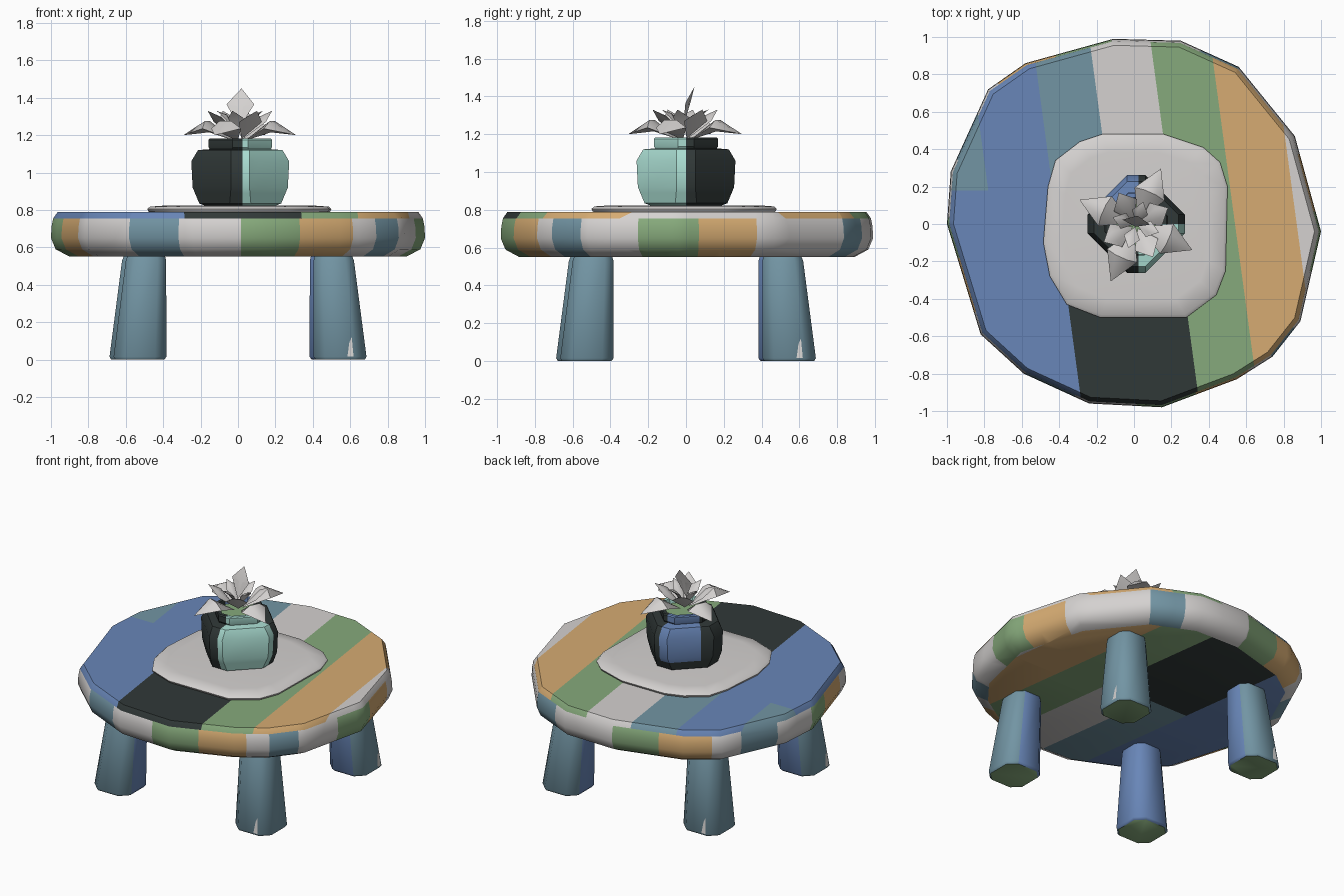
import bpy, bmesh, math
from mathutils import Vector, Matrix
from mathutils.geometry import intersect_line_line_2d

cube = bpy.data.objects.get("Cube")
if cube:
    bpy.data.objects.remove(cube)

COLOURS = {
    "white": (0.66, 0.64, 0.63), "blue": (0.14, 0.24, 0.48),
    "teal": (0.17, 0.30, 0.37), "green": (0.24, 0.40, 0.20),
    "orange": (0.67, 0.41, 0.17), "charcoal": (0.03, 0.04, 0.039),
    "mint": (0.40, 0.72, 0.64),
}
NAMES = list(COLOURS)
MATS = []
for key, rgb in COLOURS.items():
    m = bpy.data.materials.new(key + " paint")
    m.use_nodes = True
    m.diffuse_color = (*rgb, 1)
    m.node_tree.nodes["Principled BSDF"].inputs["Base Color"].default_value = (*rgb, 1)
    MATS.append(m)


def loft(rings, cap=True):
    """Skin a stack of equal rings, closing both ends."""
    bm = bmesh.new()
    rows = [[bm.verts.new(p) for p in r] for r in rings]
    n = len(rows[0])
    for lo, hi in zip(rows, rows[1:]):
        for i in range(n):
            j = (i + 1) % n
            bm.faces.new((lo[i], lo[j], hi[j], hi[i]))
    if cap:
        bm.faces.new(rows[0][::-1])
        bm.faces.new(rows[-1])
    return bm


def cut(bm, co, no):
    geom = bm.verts[:] + bm.edges[:] + bm.faces[:]
    bmesh.ops.bisect_plane(bm, geom=geom, plane_co=co, plane_no=no, dist=0.0005)


def finish(name, bm, rule, angle=40):
    """Colour faces by rule, make the object and shade it."""
    bmesh.ops.recalc_face_normals(bm, faces=bm.faces[:])
    bm.normal_update()
    for f in bm.faces:
        f.material_index = NAMES.index(rule(f.calc_center_median(), f.normal))
    me = bpy.data.meshes.new(name)
    bm.to_mesh(me)
    bm.free()
    for m in MATS:
        me.materials.append(m)
    ob = bpy.data.objects.new(name, me)
    bpy.context.collection.objects.link(ob)
    bpy.ops.object.select_all(action="DESELECT")
    ob.select_set(True)
    bpy.context.view_layer.objects.active = ob
    bpy.ops.object.shade_smooth_by_angle(angle=math.radians(angle))
    return ob


def scaled(outline, s, z):
    return [(x * s, y * s, z) for x, y in outline]


def octagon(cx, cy, a, b, z, turn=0):
    """Chamfered square: half width a, half flat b."""
    pts = [(a, -b), (a, b), (b, a), (-b, a), (-a, b), (-a, -b), (-b, -a), (b, -a)]
    c, s = math.cos(turn), math.sin(turn)
    return [(cx + x * c - y * s, cy + x * s + y * c, z) for x, y in pts]


# Table top: uneven disc, rim split where its colour blocks meet
OUTLINE = [(-1, 0), (-0.82, -0.59), (-0.59, -0.8), (-0.24, -0.96), (0.15, -0.98),
           (0.55, -0.83), (0.74, -0.71), (0.89, -0.52), (1, -0.04), (0.86, 0.47),
           (0.56, 0.84), (0.25, 0.98), (-0.11, 0.99), (-0.58, 0.86), (-0.78, 0.72),
           (-0.98, 0.28)]
BLOCKS = [178, 191, 209, 234, 251, 271, 290, 308, 316, 327, 345,
          364, 383, 416, 429, 457, 475, 494, 505, 520]
RIM = ["green", "orange", "white", "teal", "white"]


def bearing(p):
    return (math.degrees(math.atan2(p[1], p[0])) - BLOCKS[0]) % 360


ring = list(OUTLINE)
for deg in BLOCKS:
    ray = Vector((math.cos(math.radians(deg)), math.sin(math.radians(deg)))) * 2
    for a, b in zip(OUTLINE, OUTLINE[1:] + OUTLINE[:1]):
        hit = intersect_line_line_2d(Vector((0, 0)), ray, Vector(a), Vector(b))
        if hit and all((hit - Vector(p)).length > 0.004 for p in ring):
            ring.append((hit.x, hit.y))
ring.sort(key=lambda p: math.atan2(p[1], p[0]))

SLANT = 0.135
bm = loft([scaled(ring, s, z) for s, z in
           ((0.9, 0.55), (0.975, 0.59), (1, 0.65), (0.997, 0.71), (0.988, 0.755), (0.965, 0.788))])
for c in (-0.755, -0.41, -0.105, 0.22, 0.54, 0.87):
    cut(bm, (c, 0, 0), (1, SLANT, 0))
for y in (-0.1, 0.02, 0.18):
    cut(bm, (0, y, 0), (0, 1, 0))


def top_colour(p, n):
    under = n.z < -0.95
    if p.z < 0.755 and not under:
        block = sum(bearing(p) >= d - BLOCKS[0] for d in BLOCKS) - 1
        return RIM[block % 5]
    c = p.x + SLANT * p.y
    if c < -0.41:
        return "teal" if c < -0.755 and p.y > 0.18 and not under else "blue"
    if c < 0.22:
        dark = p.y > 0.02 if under else p.y < -0.1
        return "charcoal" if dark else "teal" if c < -0.105 else "white"
    return "green" if c < 0.54 else "orange" if c < 0.87 else "white"


finish("table_top", bm, top_colour)

# Place mat: soft square slab
MAT_EDGE = [(-0.17, 0.48), (-0.29, 0.44), (-0.42, 0.34), (-0.46, 0.2), (-0.485, -0.1),
            (-0.45, -0.28), (-0.36, -0.43), (-0.18, -0.5), (0.28, -0.5), (0.44, -0.38),
            (0.49, -0.25), (0.5, 0.2), (0.46, 0.33), (0.37, 0.41), (0.16, 0.48)]
bm = loft([scaled(MAT_EDGE, s, z) for s, z in
           ((0.95, 0.78), (0.99, 0.793), (1, 0.805), (0.97, 0.818), (0.8, 0.824))])
finish("place_mat", bm, lambda p, n: "white")

# Legs: chamfered, upright inside and flared outside
HEIGHT = 0.56


def leg_section(z):
    t = z / HEIGHT
    return 0.547 - 0.037 * t, 0.525 - 0.035 * t, 0.142 - 0.036 * t


def leg_colour(p, n):
    if n.z < -0.9:
        return "green"
    return "teal" if n.x - n.y > -0.3 else "blue"


for k, place in enumerate(("front_left", "back_left", "back_right", "front_right")):
    rings = []
    for z, grow in ((0, 0.92), (0.015, 1), (0.53, 1), (HEIGHT, 0.92)):
        cx, cy, h = leg_section(z)
        rings.append(octagon(cx, -cy, h * grow, h * 0.58 * grow, z))
    leg = finish("leg_" + place, loft(rings), leg_colour, 50)
    # Paint chip near the foot
    bm = bmesh.new()
    chip = []
    for x, z in ((0.585, 0.016), (0.618, 0.016), (0.608, 0.12), (0.595, 0.09)):
        cx, cy, h = leg_section(z)
        chip.append(bm.verts.new((x, -cy - h - 0.002, z)))
    bm.faces.new(chip)
    mark = finish("paint_chip_" + place, bm, lambda p, n: "white")
    for ob in (leg, mark):
        ob.rotation_euler.z = k * math.pi / 2

# Pot: chamfered square standing on its corner, with a neck and soil inside
PX = 0.012
POT = [(0.165, 0.09, 0.82), (0.195, 0.115, 0.835), (0.215, 0.145, 0.92), (0.22, 0.15, 1.06),
       (0.195, 0.125, 1.12), (0.145, 0.085, 1.125), (0.15, 0.09, 1.135), (0.15, 0.09, 1.175),
       (0.145, 0.085, 1.182), (0.125, 0.075, 1.182), (0.12, 0.07, 1.15)]
bm = loft([octagon(PX, 0, a, b, z, math.pi / 4) for a, b, z in POT])
cut(bm, (0.025, 0, 0), (1, 0, 0))
cut(bm, (0, 0, 0), (0, 1, 0))
cut(bm, (-0.0425, -0.0425, 0), (1, 1, 0))
cut(bm, (0, 0, 0.89), (0, 0, 1))


def pot_colour(p, n):
    if n.z > 0.9 and 1.14 < p.z < 1.16:
        return "green"
    if p.x > 0.025 and p.y < 0:
        return "mint"
    if p.x < 0.025 and p.y > 0 and p.z > 0.89 and p.x + p.y > -0.085:
        return "blue"
    return "charcoal"


finish("pot", bm, pot_colour, 35)


# Succulent: pointed, ridged leaves in tiers
def leaf(name, deg, root, mid, tip, width, ridge):
    """Each station is (radius, height); the leaf grows along its bearing."""
    bm = bmesh.new()
    spin = Matrix.Rotation(math.radians(deg), 3, "Z")
    centre = Vector((0.01, -0.005, 0))
    spot = lambda r, y, z: bm.verts.new(spin @ Vector((r, y, z)) + centre)
    a, t = spot(root[0], 0, root[1]), spot(tip[0], 0, tip[1])
    r, z = mid
    loop = [spot(r, width, z), spot(r + 0.01, width * 0.4, z + ridge * 0.8),
            spot(r + 0.01, -width * 0.4, z + ridge * 0.8), spot(r, -width, z),
            spot(r, 0, z - ridge * 0.4)]
    for p, q in zip(loop, loop[1:] + loop[:1]):
        bm.faces.new((a, p, q))
        bm.faces.new((t, q, p))
    finish(name, bm, lambda p, n: "white", 60)


for i in range(4):
    leaf(f"outer_leaf_{i + 1}", 72 + 90 * i - 6, (0.03, 1.17), (0.18, 1.235), (0.33, 1.2), 0.088, 0.05)
    leaf(f"middle_leaf_{i + 1}", 28 + 90 * i, (0.02, 1.18), (0.12, 1.27), (0.195, 1.33), 0.07, 0.035)
    leaf(f"inner_leaf_{i + 1}", 72 + 90 * i, (0.01, 1.2), (0.07, 1.29), (0.13, 1.33), 0.045, 0.025)
leaf("crown_leaf", 80, (-0.01, 1.24), (0.015, 1.365), (0.05, 1.45), 0.075, 0.04)
